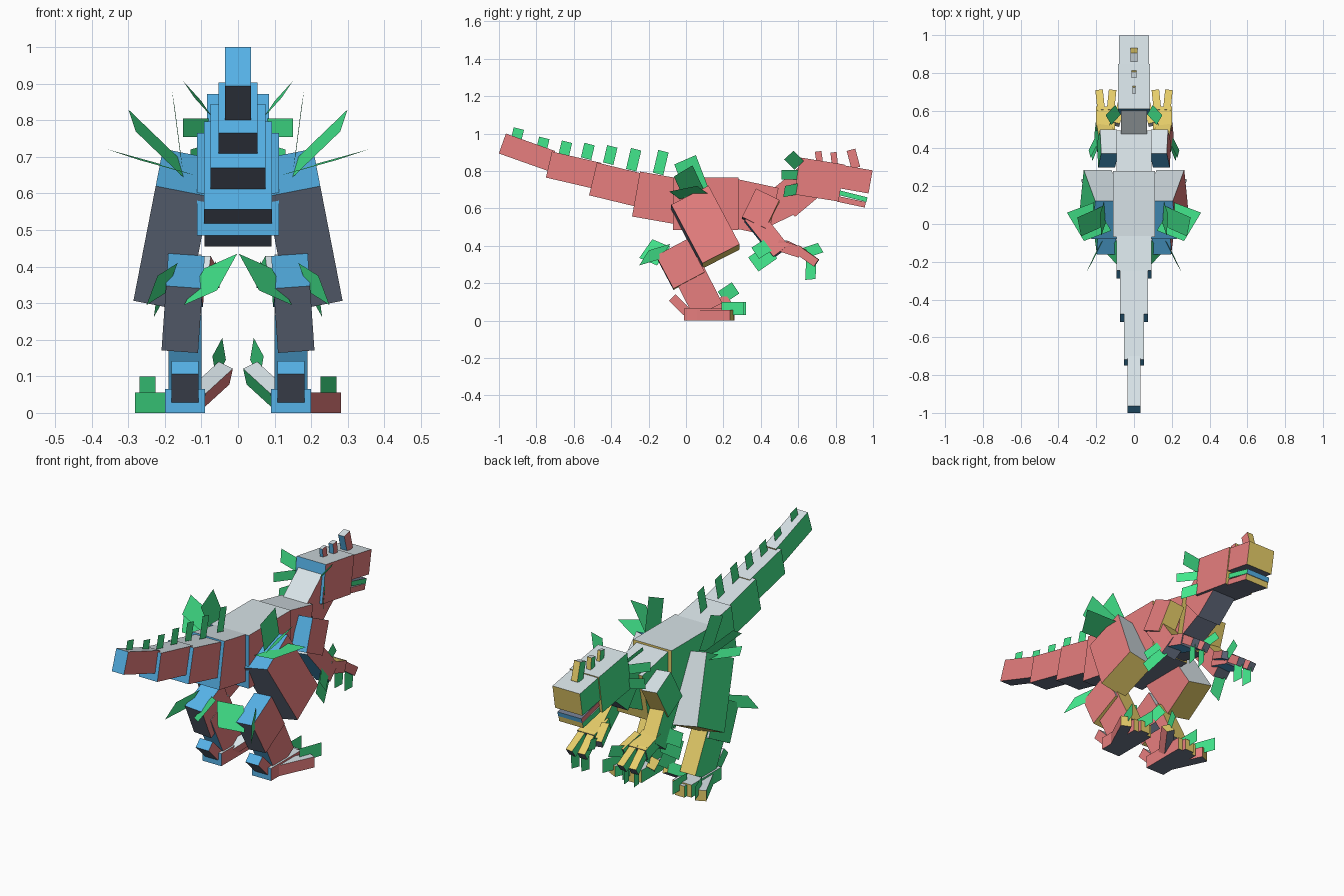
import bpy, bmesh, math
from mathutils import Vector, Matrix, Euler

if "Cube" in bpy.data.objects:
    bpy.data.objects.remove(bpy.data.objects["Cube"])


def lin(h):
    c = [int(h[i:i + 2], 16) / 255 for i in (0, 2, 4)]
    return tuple(v / 12.92 if v < .04045 else ((v + .055) / 1.055) ** 2.4 for v in c) + (1,)


# One flat colour per local box direction
MATS = []
for name, code in (("red_right", "f48686"), ("green_left", "43e88d"), ("yellow_front", "f8dd72"),
                   ("blue_back", "5bbcf4"), ("white_top", "ecf8fd"), ("slate_bottom", "6e788c")):
    m = bpy.data.materials.new(name)
    m.diffuse_color = lin(code)
    m.use_nodes = True
    m.node_tree.nodes["Principled BSDF"].inputs["Base Color"].default_value = m.diffuse_color
    MATS.append(m)


def finish(name, bm):
    me = bpy.data.meshes.new(name)
    bm.to_mesh(me)
    bm.free()
    for m in MATS:
        me.materials.append(m)
    ob = bpy.data.objects.new(name, me)
    bpy.context.collection.objects.link(ob)


def box(name, c, size, rx=0, ry=0, rz=0, flip=False):
    """Box coloured by its local face directions."""
    bm = bmesh.new()
    bmesh.ops.create_cube(bm, size=1)
    bm.normal_update()
    for f in bm.faces:
        n = -f.normal if flip else f.normal
        axis = max(range(3), key=lambda i: abs(n[i]))
        f.material_index = axis * 2 + ((n[axis] > 0) if axis == 1 else (n[axis] < 0))
        if axis == 1:
            f.material_index = 2 if n[1] > 0 else 3
    rot = Euler([math.radians(a) for a in (rx, ry, rz)]).to_matrix().to_4x4()
    bm.transform(Matrix.Translation(c) @ rot @ Matrix.Diagonal((*size, 1)))
    finish(name, bm)


def pair(name, c, size, rx=0, ry=0, rz=0):
    box(name + "_right", c, size, rx, ry, rz)
    box(name + "_left", (-c[0], c[1], c[2]), size, rx, -ry, -rz)


def slab(name, y, z, length, height, width, deg, flip=False):
    """Centred box placed by its upper back corner and pitch."""
    a = math.radians(deg)
    cy = y + length / 2 * math.cos(a) + height / 2 * math.sin(a)
    cz = z + length / 2 * math.sin(a) - height / 2 * math.cos(a)
    box(name, (0, cy, cz), (width, length, height), deg, flip=flip)


def feather(name, base, tip, w, mirror=True):
    """Flat green plate from base to tip, w is its full width vector."""
    for s, side in ((1, "_right"), (-1, "_left")) if mirror else ((1, ""),):
        b, t, v = [Vector((p[0] * s, p[1], p[2])) for p in (base, tip, w)]
        bm = bmesh.new()
        f = bm.faces.new([bm.verts.new(p) for p in (b - v / 2, b + v / 2, t + v / 2, t - v / 2)])
        f.material_index = 1
        finish(name + side, bm)


# Tail, body, neck and head
slab("tail_tip", -.963, 1.0, .28, .113, .07, -19.5)
slab("tail_outer", -.717, .904, .27, .143, .108, -13)
slab("tail_middle", -.476, .845, .27, .18, .15, -13.6)
slab("tail_base", -.246, .797, .27, .244, .186, -10)
slab("body", -.07, .765, .35, .28, .224, 0)
slab("chest", .27, .757, .23, .26, .184, -12)
slab("throat", .38, .66, .17, .17, .13, 26)
slab("neck", .46, .70, .22, .19, .14, 40)
slab("cranium", .61, .872, .24, .2, .17, -9)
slab("snout", .845, .83, .155, .125, .16, -10)
slab("mouth_lining", .825, .695, .15, .025, .14, -14, True)
slab("jaw", .815, .665, .15, .03, .14, -12)

# Small horns on the snout and brow
box("horn_rear", (0, .712, .865), (.018, .035, .08), 8)
box("horn_middle", (0, .793, .86), (.026, .033, .08), 6)
box("horn_front", (0, .895, .865), (.036, .048, .1), 15)

# Row of plates along the tail
for i, (y, z, h) in enumerate(((-.9, 1.0, .055), (-.765, .945, .065), (-.645, .92, .075),
                               (-.525, .905, .08), (-.405, .885, .095), (-.28, .86, .115),
                               (-.135, .845, .125))):
    d = Vector((0, .23, .97)) * h / 2
    feather("tail_plate_%d" % i, Vector((0, y, z)) - d, Vector((0, y, z)) + d, (0, .055, -.014), False)

# Head frill
feather("frill_upper", (.085, .605, .83), (.135, .55, .885), (.03, .05, .045))
feather("frill_middle", (.08, .60, .78), (.15, .51, .78), (0, 0, .05))
feather("frill_lower", (.08, .6, .705), (.13, .525, .69), (0, .01, .06))

# Hip fans
feather("hip_fan_upper", (.155, .06, .69), (.177, -.005, .86), (.008, .115, .05))
feather("hip_fan_middle", (.155, .045, .67), (.29, -.015, .80), (.02, .1, .06))
feather("hip_fan_lower", (.165, .04, .665), (.31, -.015, .705), (.09, .15, .03))

# Legs
pair("thigh", (.172, .104, .50), (.15, .36, .225), -62.5, -11)
pair("calf", (.15, -.03, .30), (.1, .2, .19), -62, -4)
pair("shank", (.145, .055, .18), (.09, .17, .28), 27)
pair("heel_spur", (.145, -.035, .085), (.075, .11, .05), -45)
pair("foot", (.145, .115, .033), (.11, .25, .066))
pair("middle_toe", (.145, .225, .03), (.055, .07, .06))
pair("outer_toe", (.215, .155, .028), (.055, .2, .056), 0, 0, -25)
pair("inner_toe", (.075, .165, .075), (.045, .15, .055), 30, -25, 20)
feather("outer_claw", (.225, .19, .065), (.27, .31, .065), (0, 0, .07))
feather("middle_claw", (.145, .2, .065), (.145, .32, .065), (0, 0, .07))
feather("inner_claw", (.065, .19, .125), (.038, .265, .175), (.01, -.04, .06))
feather("calf_feather_inner", (.12, -.12, .345), (.03, -.215, .385), (.055, -.07, -.1))
feather("calf_feather_outer", (.18, -.11, .37), (.235, -.225, .335), (.03, -.05, -.08))

# Arms
pair("upper_arm", (.14, .40, .595), (.09, .14, .17), -26, -6)
pair("forearm", (.15, .43, .465), (.085, .10, .25), 38, -8)
pair("palm", (.15, .55, .385), (.1, .06, .13), 72)
for i, x in enumerate((.12, .178)):
    pair("finger_%d" % i, (x, .645, .345), (.04, .045, .13), 55, 0, 6 - 12 * i)
    feather("finger_claw_%d" % i, (x, .67, .33), (x, .665, .22), (.01, .055, .005))
pair("thumb", (.082, .58, .385), (.04, .04, .12), 65, 0, 15)
feather("thumb_claw", (.08, .63, .36), (.06, .72, .39), (0, .03, -.05))
feather("elbow_feather_upper", (.185, .46, .37), (.225, .36, .30), (.01, .055, -.075))
feather("elbow_feather_side", (.18, .48, .43), (.235, .37, .36), (.01, .04, -.06))
